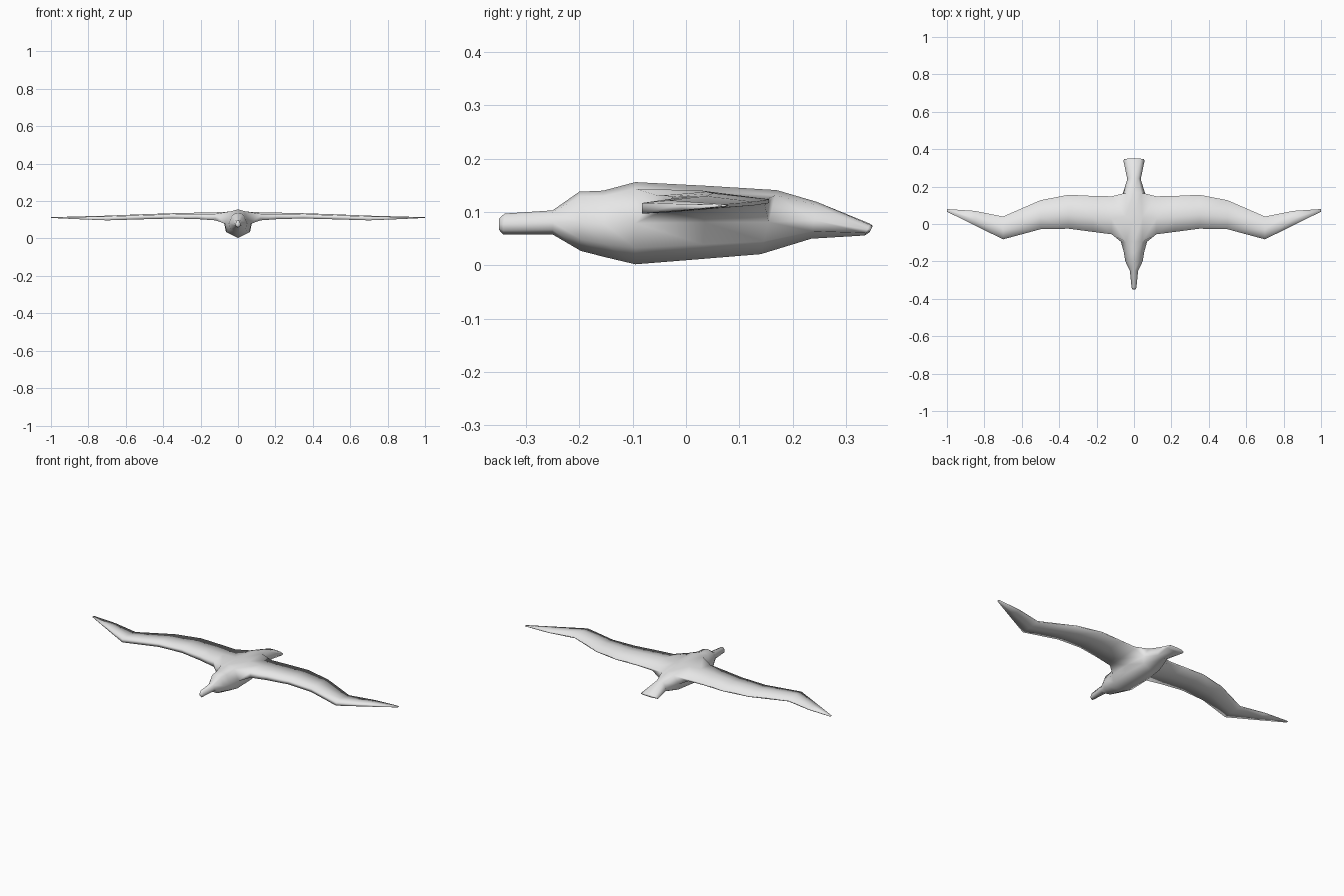
import bpy
import bmesh

cube = bpy.data.objects.get("Cube")
if cube:
    bpy.data.objects.remove(cube, do_unlink=True)

# Plumage material
grey = bpy.data.materials.new("plumage grey")
grey.use_nodes = True
colour = (0.8, 0.8, 0.8, 1)
grey.diffuse_color = colour
grey.node_tree.nodes["Principled BSDF"].inputs["Base Color"].default_value = colour

# Body stations, beak to tail: y at bottom, y at top, half width, z bottom, z top
BODY = [
    (-0.350, -0.350, 0.007, 0.066, 0.088),
    (-0.343, -0.340, 0.013, 0.058, 0.097),
    (-0.250, -0.250, 0.022, 0.058, 0.103),
    (-0.197, -0.200, 0.047, 0.027, 0.138),
    (-0.150, -0.155, 0.054, 0.015, 0.140),
    (-0.095, -0.095, 0.070, 0.002, 0.156),
    (0.030, 0.040, 0.074, 0.012, 0.149),
    (0.140, 0.170, 0.062, 0.021, 0.141),
    (0.235, 0.245, 0.036, 0.050, 0.119),
    (0.335, 0.345, 0.057, 0.056, 0.078),
    (0.344, 0.350, 0.052, 0.062, 0.074),
]
# Ring profile: share of half width, share of height
RING = [(0, 1), (0.62, 0.92), (1, 0.5), (0.88, 0.2), (0, 0),
        (-0.88, 0.2), (-1, 0.5), (-0.62, 0.92)]

# Wing stations, root to tip: x, y front, y back, z bottom, z top
WING = [
    (0.12, -0.055, 0.148, 0.097, 0.140),
    (0.22, -0.042, 0.150, 0.104, 0.138),
    (0.35, -0.025, 0.156, 0.107, 0.135),
    (0.50, -0.028, 0.127, 0.103, 0.130),
    (0.70, -0.082, 0.040, 0.097, 0.122),
    (0.85, -0.008, 0.070, 0.103, 0.118),
    (1.00, 0.066, 0.080, 0.110, 0.114),
]


def wing_section(x, yf, yb, zb, zt):
    """Blunt leading edge, thin trailing edge."""
    mid, h = yf + 0.42 * (yb - yf), zt - zb
    return [(x, yf, zb + 0.8 * h), (x, mid, zt), (x, yb, zb + 0.6 * h),
            (x, yb, zb + 0.35 * h), (x, mid, zb + 0.1 * h), (x, yf, zb)]


def bridge(bm, a, b):
    n = len(a)
    for i in range(n):
        j = (i + 1) % n
        bm.faces.new((a[i], a[j], b[j], b[i]))


bm = bmesh.new()

# Body loft, left open where each wing joins
rings = []
for yb, yt, w, zb, zt in BODY:
    rings.append([bm.verts.new((w * u, yb + (yt - yb) * v, zb + (zt - zb) * v))
                  for u, v in RING])
for s in range(len(rings) - 1):
    for i in range(8):
        j = (i + 1) % 8
        if s in (5, 6) and i in (1, 6):
            continue
        bm.faces.new((rings[s][i], rings[s][j], rings[s + 1][j], rings[s + 1][i]))
bm.faces.new(rings[0])
bm.faces.new(rings[-1])

# Wings grow out of the shoulder openings
for side, up, low in ((1, 1, 2), (-1, 7, 6)):
    loop = [rings[k][up] for k in (5, 6, 7)] + [rings[k][low] for k in (7, 6, 5)]
    for station in WING:
        section = [bm.verts.new((side * x, y, z)) for x, y, z in wing_section(*station)]
        bridge(bm, loop, section)
        loop = section
    bm.faces.new(loop)

bmesh.ops.recalc_face_normals(bm, faces=bm.faces[:])
mesh = bpy.data.meshes.new("bird_body_and_wings")
bm.to_mesh(mesh)
bm.free()
mesh.materials.append(grey)
for poly in mesh.polygons:
    poly.use_smooth = True
bird = bpy.data.objects.new("bird_body_and_wings", mesh)
bpy.context.collection.objects.link(bird)
